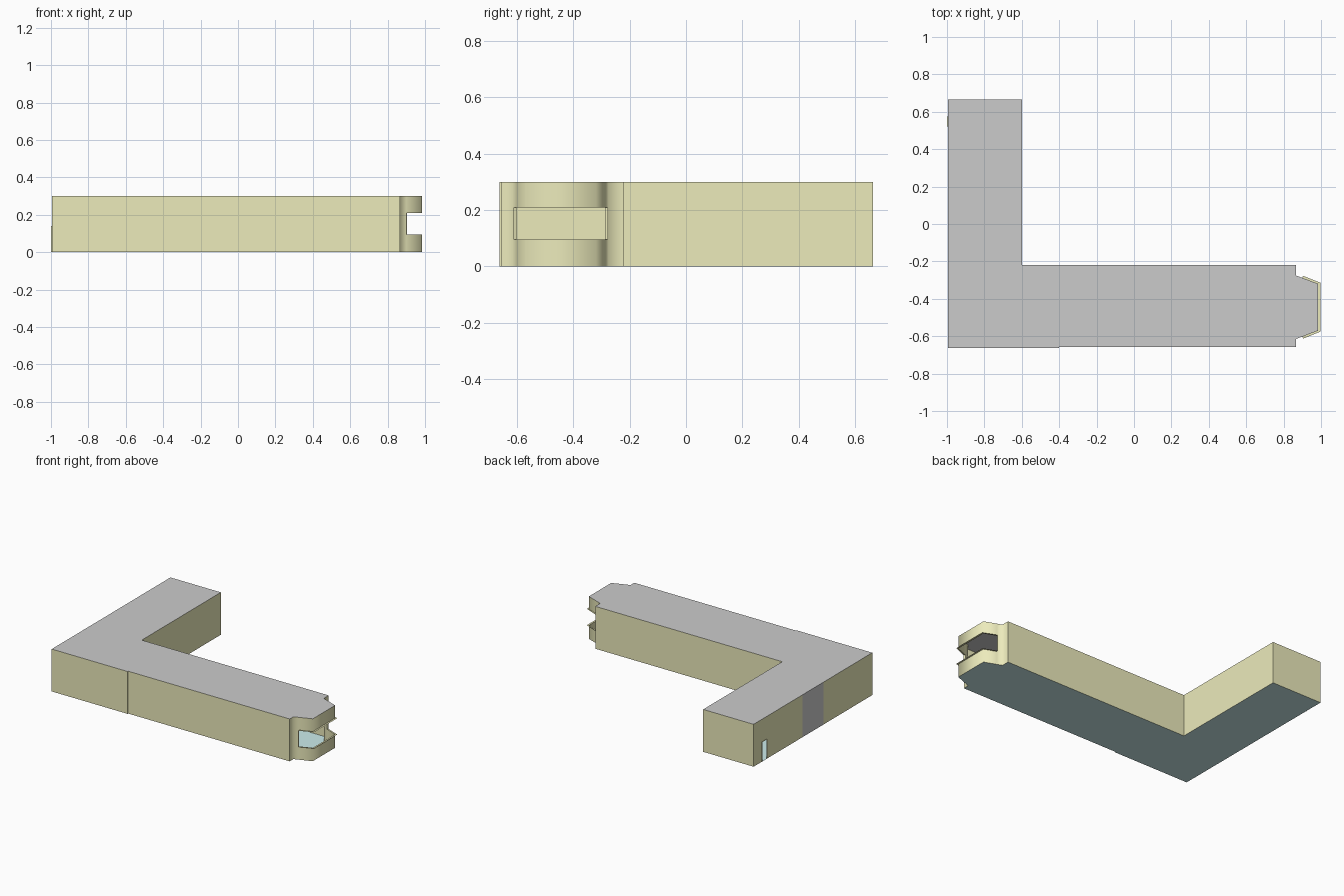
import bpy, bmesh

if "Cube" in bpy.data.objects:
    bpy.data.objects.remove(bpy.data.objects["Cube"])

H = 0.30                 # storey height
SILL, HEAD = 0.095, 0.21 # wrap-around window opening
DOOR_H = 0.14


def material(name, rgb):
    m = bpy.data.materials.new(name)
    m.diffuse_color = (*rgb, 1)
    m.use_nodes = True
    m.node_tree.nodes["Principled BSDF"].inputs["Base Color"].default_value = m.diffuse_color
    return m


def make(name, polys, mat=None, smooth=False):
    """Object from a list of polygons, with shared corners merged."""
    bm = bmesh.new()
    for poly in polys:
        bm.faces.new([bm.verts.new(p) for p in poly])
    bmesh.ops.remove_doubles(bm, verts=bm.verts, dist=1e-4)
    for f in bm.faces:
        f.smooth = smooth
    me = bpy.data.meshes.new(name)
    bm.to_mesh(me)
    bm.free()
    ob = bpy.data.objects.new(name, me)
    bpy.context.collection.objects.link(ob)
    if mat:
        me.materials.append(mat)
    return ob


def panel(p, q, z0=0.0, z1=H):
    """Upright quad along p -> q, facing right of travel."""
    return [(*p, z0), (*q, z0), (*q, z1), (*p, z1)]


def chain(pts, z0=0.0, z1=H):
    return [panel(p, q, z0, z1) for p, q in zip(pts, pts[1:])]


def shelf(inner, outer, z):
    """Horizontal strip between two plan paths."""
    return [[(*inner[i], z), (*outer[i], z), (*outer[i + 1], z), (*inner[i + 1], z)]
            for i in range(len(inner) - 1)]


wall_mat = material("cream_wall", (0.84, 0.83, 0.50))
floor_mat = material("pale_blue_floor", (0.60, 0.84, 0.84))

# Plan outline, counter-clockwise
X = -0.995
front = [(X, -0.663), (-0.4, -0.663), (-0.4, -0.657), (0.865, -0.657)]
window = [(0.90, -0.602), (0.985, -0.57), (0.985, -0.32), (0.90, -0.288)]
cap_start, cap_end = (0.865, -0.615), (0.865, -0.275)
rear = [(0.865, -0.22), (-0.6, -0.22), (-0.6, 0.665), (X, 0.665)]
outline = front + [cap_start] + window + [cap_end] + rear

# Floor and flat roof
make("floor", [[(*p, 0) for p in reversed(outline)]], floor_mat)
make("roof", [[(*p, H) for p in outline]])

# Long walls and the left wall, leaving the doorway open
left_wall = [panel((X, 0.665), (X, 0.575)),
             panel((X, 0.575), (X, 0.52), DOOR_H, H),
             panel((X, 0.52), (X, 0.12)),
             panel((X, -0.12), (X, -0.663))]
make("outer_walls", chain(front) + chain(rear) + left_wall, wall_mat)
make("grey_wall_panel", [panel((X, 0.12), (X, -0.12))])

# Tapered end bay with a wrap-around opening
bay = chain([front[-1], cap_start, window[0]])
bay += chain(window, 0, SILL) + chain(window, HEAD, H)
bay += chain([window[-1], cap_end, rear[0]])
make("end_bay", bay, wall_mat, smooth=True)

# Thin projecting trim round the window
outer = [(0.904, -0.613), (0.998, -0.575), (0.998, -0.315), (0.904, -0.277)]
make("window_trim",
     shelf(window, outer, HEAD) + shelf(window, outer, SILL)
     + [panel(window[i], outer[i], SILL, HEAD) for i in (0, -1)], wall_mat)

# Thin projecting trim round the doorway
jamb_in, jamb_out = [(X, 0.575), (X, 0.52)], [(-1.0, 0.575), (-1.0, 0.52)]
make("door_trim",
     shelf(jamb_in, jamb_out, DOOR_H)
     + [panel(a, b, 0, DOOR_H) for a, b in zip(jamb_in, jamb_out)], wall_mat)
